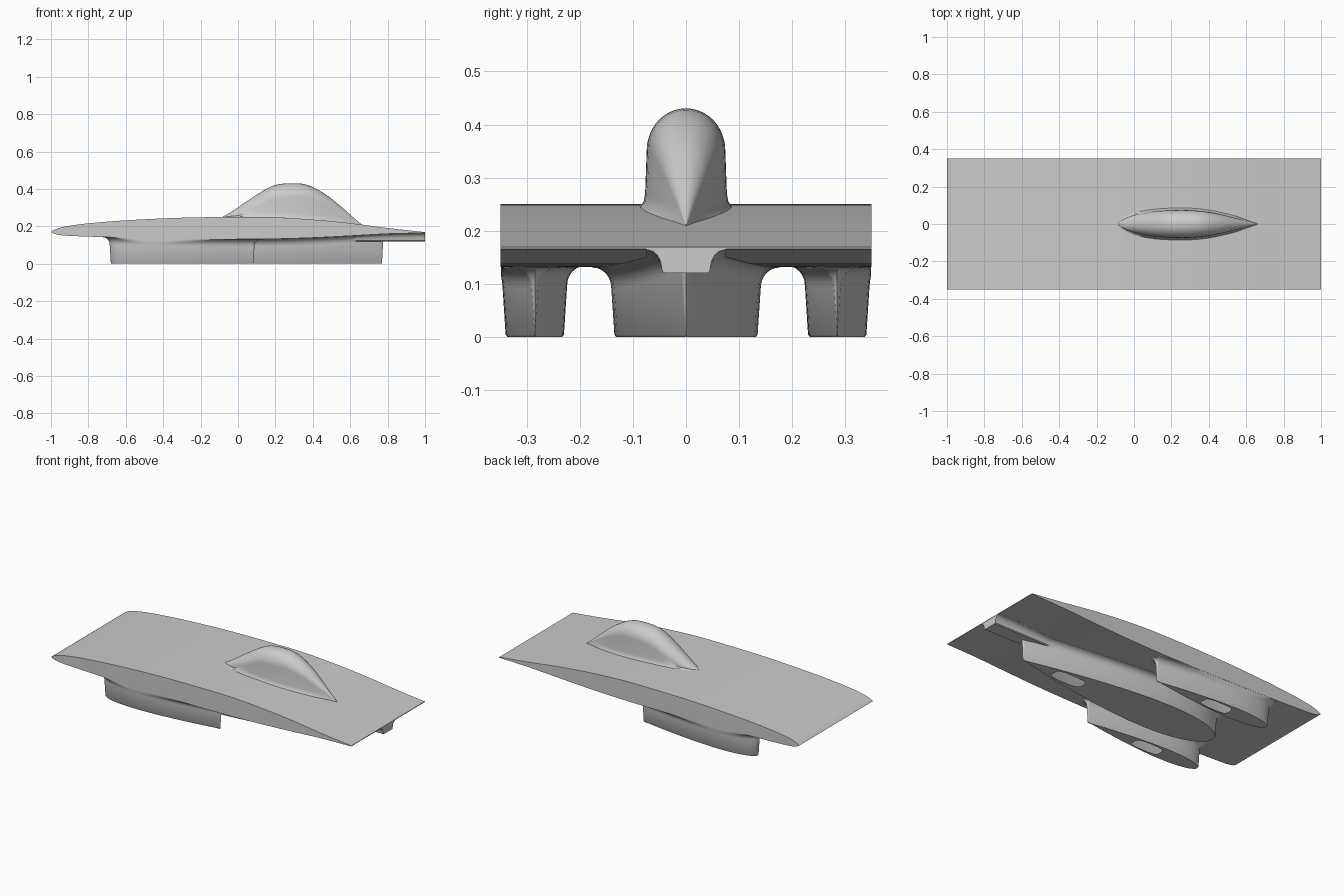
import bpy, bmesh, math

if "Cube" in bpy.data.objects:
    bpy.data.objects.remove(bpy.data.objects["Cube"])

def curve(*p):
    """Smooth interpolating function through (x, value) points."""
    n = len(p)
    m = []
    for i in range(n):
        a, b = p[max(i - 1, 0)], p[min(i + 1, n - 1)]
        m.append((b[1] - a[1]) / (b[0] - a[0]))
    def f(x):
        x = min(max(x, p[0][0]), p[-1][0])
        i = max(k for k in range(n - 1) if p[k][0] <= x)
        h = p[i + 1][0] - p[i][0]
        t = (x - p[i][0]) / h
        return ((2*t**3 - 3*t*t + 1) * p[i][1] + (t**3 - 2*t*t + t) * h * m[i]
                + (3*t*t - 2*t**3) * p[i + 1][1] + (t**3 - t*t) * h * m[i + 1])
    return f

def loft(name, rings):
    """Closed solid through rings with equal point counts, capped at both ends."""
    bm = bmesh.new()
    vs = [[bm.verts.new(c) for c in r] for r in rings]
    n = len(rings[0])
    for a, b in zip(vs, vs[1:]):
        for i in range(n):
            j = (i + 1) % n
            bm.faces.new((a[i], a[j], b[j], b[i]))
    bm.faces.new(vs[0])
    bm.faces.new(vs[-1])
    bmesh.ops.recalc_face_normals(bm, faces=bm.faces)
    me = bpy.data.meshes.new(name)
    bm.to_mesh(me)
    bm.free()
    ob = bpy.data.objects.new(name, me)
    bpy.context.collection.objects.link(ob)
    return ob

def activate(ob):
    bpy.ops.object.select_all(action='DESELECT')
    ob.select_set(True)
    bpy.context.view_layer.objects.active = ob

# Wing-like deck profile
deck_top = curve((-1, .17), (-.985, .18), (-.95, .193), (-.9, .203), (-.8, .216), (-.6, .232),
                 (-.3, .246), (0, .25), (.2, .248), (.4, .236), (.6, .217), (.8, .191), (1, .169))
deck_bot = curve((-1, .17), (-.985, .161), (-.95, .153), (-.9, .149), (-.7, .142), (-.4, .135),
                 (0, .131), (.2, .133), (.4, .139), (.6, .149), (.8, .16), (1, .165))
N = 56
xs = [-math.cos(math.pi * i / N) for i in range(N + 1)]
profile = [(x, deck_top(x)) for x in xs] + [(x, deck_bot(x)) for x in reversed(xs[1:])]
body = loft("solar_deck_body", [[(x, y, z) for x, z in profile] for y in (-.35, .35)])

# Wheel fairings: foil plan, flared into the deck, with a wheel opening outline below
def fairing(name, x0, x1, yc, w, hole_x, hole_a, hole_b):
    n = 72
    plan = []
    for i in range(n):
        t = 2 * math.pi * i / n
        s = (1 - math.cos(t)) / 2
        half = 10 * w * (.2969 * s**.5 - .126*s - .3516*s*s + .2843*s**3 - .1036*s**4)
        plan.append((x0 + (x1 - x0) * s, yc + math.copysign(half, math.sin(t)) if i % (n // 2) else yc))
    normals = []
    for i in range(n):
        a, b = plan[i - 1], plan[(i + 1) % n]
        dx, dy = b[0] - a[0], b[1] - a[1]
        l = math.hypot(dx, dy)
        normals.append((-dy / l, dx / l))

    def ring(off, level):
        out = []
        for (x, y), (nx, ny) in zip(plan, normals):
            px = x + nx * off
            py = min(max(y + ny * off, -.349), .349)
            out.append((px, py, level(px)))
        return out
    sp = lambda v: math.copysign(abs(v) ** .55, v)
    hole = [(hole_x - hole_a * sp(math.cos(2*math.pi*i/n)),
             yc + hole_b * sp(math.sin(2*math.pi*i/n)), 0) for i in range(n)]
    rings = [hole, ring(-.003, lambda x: 0), ring(0, lambda x: .004)]
    for k in range(7):
        a = math.pi / 2 * k / 6
        off = .006 + .036 * (1 - math.cos(a))
        rings.append(ring(off, lambda x, a=a: deck_bot(x) - .001 - .038 * (1 - math.sin(a))))
    rings.append(ring(.042, lambda x: deck_bot(x) + .006))
    return loft(name, rings)

parts = [fairing("rear_fairing", -.545, .77, 0, .135, .455, .1, .04)]
for side, nm in ((-1, "right"), (1, "left")):
    parts.append(fairing(nm + "_front_fairing", -.68, .082, side * .285, .055, -.33, .09, .037))

# Tail duct behind the rear fairing
rings = []
for i in range(16):
    x = .5 + .499 * i / 15
    b, mid = deck_bot(x), (deck_bot(x) + deck_top(x)) / 2
    h = b - .12
    half = [(.04, .12), (.045, .124), (.048, .12 + h * .5), (.054, .12 + h * .75),
            (.063, .12 + h * .92), (.075, b - .0005), (.075, mid)]
    rings.append([(x, y, z) for y, z in half] + [(x, -y, z) for y, z in reversed(half)])
parts.append(loft("tail_duct", rings))

# Join into one skin
activate(body)
for p in parts:
    m = body.modifiers.new("union", 'BOOLEAN')
    m.operation = 'UNION'
    m.solver = 'EXACT'
    m.object = p
    bpy.ops.object.modifier_apply(modifier=m.name)
    bpy.data.objects.remove(p)

# Open the wheel holes in the fairing undersides
bm = bmesh.new()
bm.from_mesh(body.data)
holes = [f for f in bm.faces if len(f.verts) > 4 and all(v.co.z < .001 for v in f.verts)]
bmesh.ops.delete(bm, geom=holes, context='FACES')
bm.to_mesh(body.data)
bm.free()

# Teardrop canopy
ridge = curve((-.085, .249), (-.04, .275), (0, .302), (.1, .369), (.17, .41), (.23, .427), (.34, .428),
              (.4, .41), (.48, .363), (.56, .298), (.62, .245), (.66, .211))
width = curve((-.085, .002), (-.06, .022), (0, .047), (.1, .066), (.2, .073), (.3, .073), (.4, .063),
              (.5, .042), (.6, .016), (.66, .001))
rings = []
for i in range(41):
    x = .2875 - .3725 * math.cos(math.pi * i / 40)
    base, zt, w = deck_top(x), ridge(x), max(width(x), .001)
    h = max(zt - base, .001)
    fl = min(.012, w * .4)
    spring = zt - min(w * 1.05, h * .85)
    foot = min(.025, (spring - base) * .8)
    half = [(w + fl, base - .008), (w + fl, base), (w + fl * .5, base + foot * .3), (w + fl * .25, base + foot)]
    arch = [(w * math.cos(a), spring + (zt - spring) * math.sin(a))
            for a in [math.pi * k / 24 for k in range(25)]]
    pts = half + arch + [(-y, z) for y, z in reversed(half)]
    rings.append([(x, y, z) for y, z in pts])
canopy = loft("canopy", rings)

for ob in (body, canopy):
    activate(ob)
    bpy.ops.object.shade_smooth_by_angle(angle=math.radians(35))
